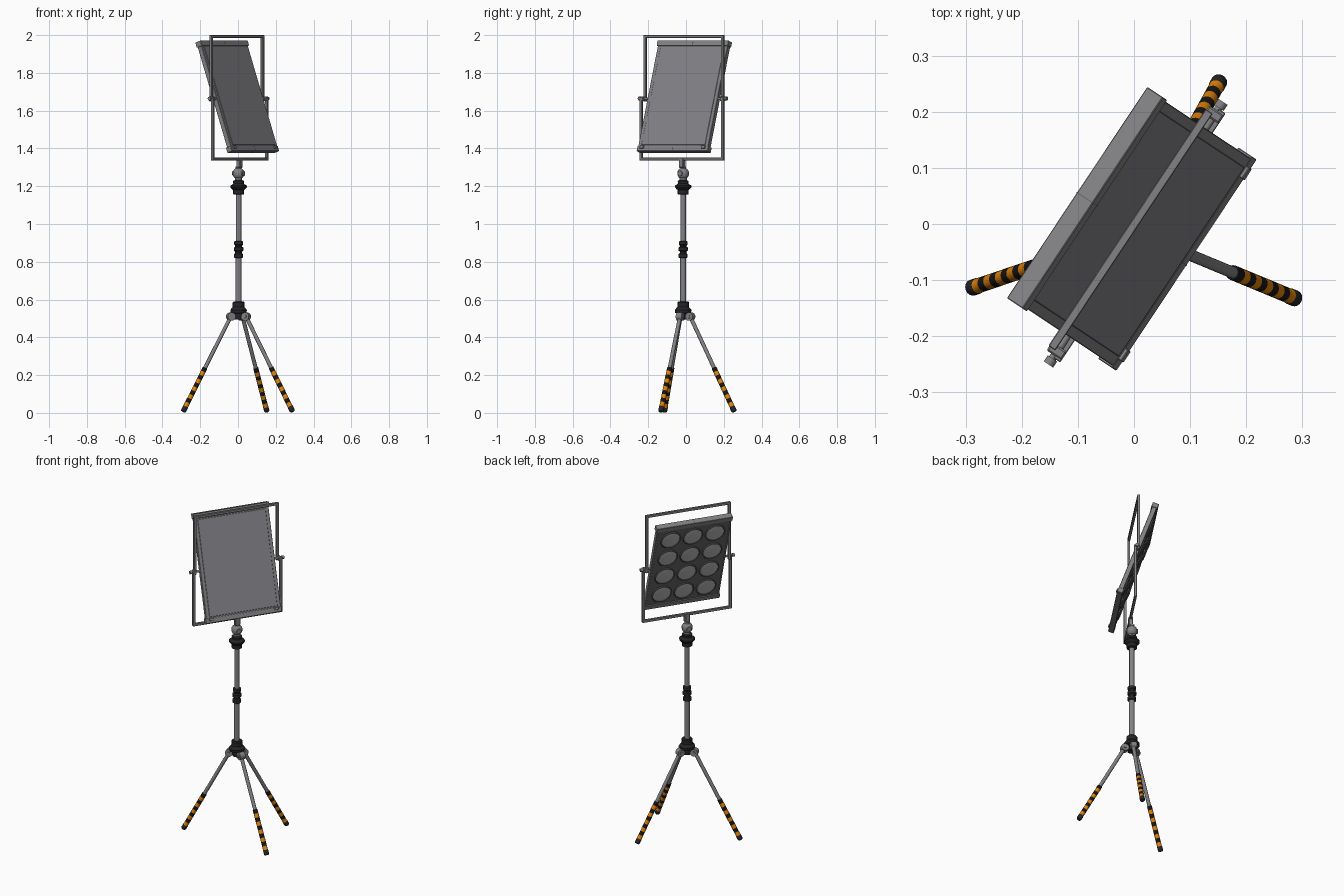
import bpy, bmesh, math
from mathutils import Matrix, Vector

if "Cube" in bpy.data.objects:
    bpy.data.objects.remove(bpy.data.objects["Cube"])


def mat(name, r, g, b):
    m = bpy.data.materials.new(name)
    m.diffuse_color = (r, g, b, 1)
    m.use_nodes = True
    m.node_tree.nodes["Principled BSDF"].inputs["Base Color"].default_value = m.diffuse_color
    return m


METAL = mat("grey_metal", .225, .225, .235)
PANEL = mat("panel_grey", .225, .22, .24)
DARK = mat("dark_grey", .13, .13, .135)
LENS = mat("lens_grey", .46, .46, .46)
BLACK = mat("black_rubber", .018, .019, .02)
TAPE = mat("black_tape", .008, .008, .008)
ORANGE = mat("orange_tape", .75, .22, .003)

# axes: U runs across the lamp head, V is the horizontal direction its back faces
ANG = math.radians(56.4)
U = Vector((math.cos(ANG), math.sin(ANG), 0))
V = Vector((math.sin(ANG), -math.cos(ANG), 0))
Z = Vector((0, 0, 1))
POLE = Vector((.003, -.015, 0))
HUB = Vector((-.002, -.013, 0))


def frame(a, b, c, o):
    m = Matrix((a, b, c)).transposed().to_4x4()
    m.translation = o
    return m


TILT = math.radians(19.4)
YOKE = frame(U, Z, V, HUB)                       # local: across, up, back
HEAD = frame(U, Z * math.cos(TILT) - V * math.sin(TILT),
             V * math.cos(TILT) + Z * math.sin(TILT), HUB + Vector((0, .003, 1.674)))


def finish(name, bm, mats, mx):
    bmesh.ops.recalc_face_normals(bm, faces=bm.faces)
    me = bpy.data.meshes.new(name)
    bm.to_mesh(me)
    bm.free()
    ob = bpy.data.objects.new(name, me)
    for m in mats:
        me.materials.append(m)
    me.transform(mx)
    bpy.context.collection.objects.link(ob)
    return ob


def box(name, m, centre, size, mx, bevel=.0015):
    bm = bmesh.new()
    bmesh.ops.create_cube(bm, size=1)
    for v in bm.verts:
        v.co = Vector(centre) + Vector([v.co[i] * size[i] for i in range(3)])
    if bevel:
        bmesh.ops.bevel(bm, geom=bm.edges[:], offset=bevel, segments=1, affect='EDGES')
    return finish(name, bm, [m], mx)


def lathe(name, mats, prof, mx, n=24, bands=None):
    """Revolve (radius, height) points round local z; bands = material per step."""
    bm = bmesh.new()
    rings = [[bm.verts.new((r * math.cos(2 * math.pi * i / n),
                            r * math.sin(2 * math.pi * i / n), z)) for i in range(n)]
             for r, z in prof]
    for k in range(len(rings) - 1):
        for i in range(n):
            j = (i + 1) % n
            f = bm.faces.new((rings[k][i], rings[k][j], rings[k + 1][j], rings[k + 1][i]))
            f.material_index = bands[k] if bands else 0
    for k, ring in ((0, rings[0]), (-1, rings[-1])):
        f = bm.faces.new(ring)
        f.material_index = bands[k] if bands else 0
    return finish(name, bm, mats, mx)


def along(a, b):
    """Matrix putting local z along a to b."""
    m = (b - a).to_track_quat('Z', 'Y').to_matrix().to_4x4()
    m.translation = a
    return m


def rod(name, m, a, b, r, n=20):
    return lathe(name, [m], [(r, 0), (r, (b - a).length)], along(a, b), n)


UP = Matrix.Translation(POLE)

# centre column and its clamps
lathe("lower_pole", [METAL], [(.0155, .5), (.0155, .86)], UP)
lathe("upper_pole", [METAL], [(.0145, .85), (.0145, 1.24)], UP)
lathe("base_collar", [BLACK], [(.024, .495), (.028, .515), (.028, .525), (.042, .53), (.044, .545),
                               (.036, .555), (.031, .56), (.031, .585), (.026, .59)], UP)
lathe("middle_clamp", [BLACK], [(.019, .82), (.024, .823), (.024, .840), (.018, .846), (.018, .854),
                                (.025, .859), (.025, .875), (.018, .88), (.018, .886),
                                (.023, .891), (.023, .907), (.018, .91)], UP)
lathe("top_clamp", [BLACK], [(.022, 1.155), (.029, 1.158), (.029, 1.18), (.034, 1.183), (.044, 1.195),
                             (.044, 1.203), (.032, 1.21), (.028, 1.215), (.029, 1.228),
                             (.02, 1.232)], UP)

# swivel head between column and yoke
lathe("swivel_ball", [METAL], [(.019, 1.23), (.019, 1.243), (.025, 1.248), (.030, 1.259), (.030, 1.277),
                               (.024, 1.288), (.015, 1.295), (.015, 1.305)], UP)
box("swivel_neck", METAL, (0, 1.325, .012), (.03, .056, .026), YOKE, .004)
ball = POLE + Z * 1.268
rod("swivel_pin", METAL, ball - V * .033, ball + V * .033, .014)

# three folding legs with striped lower ends
for idx, deg in enumerate((61, 198.7, 337.5)):
    a = math.radians(deg)
    d = Vector((math.cos(a), math.sin(a), 0))
    t = Vector((-d.y, d.x, 0))
    top = POLE + d * .043 + Z * .51
    tip = POLE + d * .310 + Z * .0065
    length = (tip - top).length
    start = length * .54
    rod(f"leg_hinge_{idx}", METAL, top - t * .016, top + t * .016, .022)
    rod(f"leg_hinge_bolt_{idx}", METAL, top - t * .021, top + t * .021, .009, 12)
    rod(f"leg_bracket_{idx}", METAL, POLE + Z * .52, top, .014, 12)
    rod(f"leg_tube_{idx}", METAL, top, top + (tip - top) * .56, .0105, 16)
    step = (length - start - .03) / 10
    prof = [(.0135, start + step * k) for k in range(11)]
    prof += [(.0145, prof[-1][1] + .002), (.0145, length - .006), (.011, length)]
    lathe(f"leg_striped_end_{idx}", [TAPE, ORANGE, BLACK], prof, along(top, tip), 16,
          [k % 2 for k in range(10)] + [2, 2, 2])

# yoke: lower fork and upper handle, two rectangular U shapes
B = .015
for name, half, v, z0, z1, zbar in (("fork", .259, .014, 1.337, 1.672, 1.3445),
                                    ("handle", .246, -.005, 1.648, 2.0, 1.9925)):
    box(f"{name}_bar", METAL, (0, zbar, v), (2 * half + B, B, B), YOKE)
    for s in (-1, 1):
        box(f"{name}_arm", METAL, (s * half, (z0 + z1) / 2, v), (B, z1 - z0, B), YOKE)

# pivots joining fork, handle and lamp head
for s in (-1, 1):
    box("pivot_block", METAL, (s * .253, 1.662, .005), (.018, .024, .032), YOKE, .003)
    p = HUB + V * .006 + Z * 1.664
    rod("pivot_bolt", METAL, p + U * s * .215, p + U * s * .270, .007, 12)
    rod("pivot_knob", METAL, p + U * s * .268, p + U * s * .281, .010, 12)

# lamp head: board, back plate nearly flush with its rim, side rails and end bars
box("lamp_board", DARK, (0, 0, -.006), (.43, .59, .014), HEAD, 0)
box("back_rim", METAL, (0, 0, .006), (.436, .585, .012), HEAD)
box("back_plate", PANEL, (0, 0, .0105), (.405, .55, .007), HEAD)
for s in (-1, 1):
    box("side_rail", METAL, (s * .217, 0, -.001), (.010, .58, .026), HEAD)
    box("corner_lug", METAL, (s * .195, -.288, .0165), (.024, .016, .008), HEAD)
for s, depth, mid in ((1, .036, 0), (-1, .032, -.003)):
    box("end_bar", METAL, (0, s * .295, mid), (.452, .029, depth), HEAD)
    box("end_bar_seam", DARK, (0, s * .295, mid), (.002, .0295, depth + .001), HEAD, 0)

# twelve round lamps on the other face, each a dark rim and a lens
for i in range(3):
    for j in range(4):
        o = Vector(((i - 1) * .132, (j - 1.5) * .138, -.012))
        m = HEAD @ Matrix.Translation(o) @ Matrix.Rotation(math.pi, 4, 'X')
        lathe("lamp_rim", [DARK], [(.059, 0), (.059, .006), (.056, .009), (.053, .009), (.052, .004)], m, 32)
        lathe("lamp_lens", [LENS], [(.0525, .003), (.0525, .006), (.035, .0085), (.012, .0095)], m, 32)

bpy.ops.object.select_all(action='SELECT')
bpy.context.view_layer.objects.active = bpy.context.selected_objects[0]
bpy.ops.object.shade_smooth_by_angle(angle=math.radians(35))
